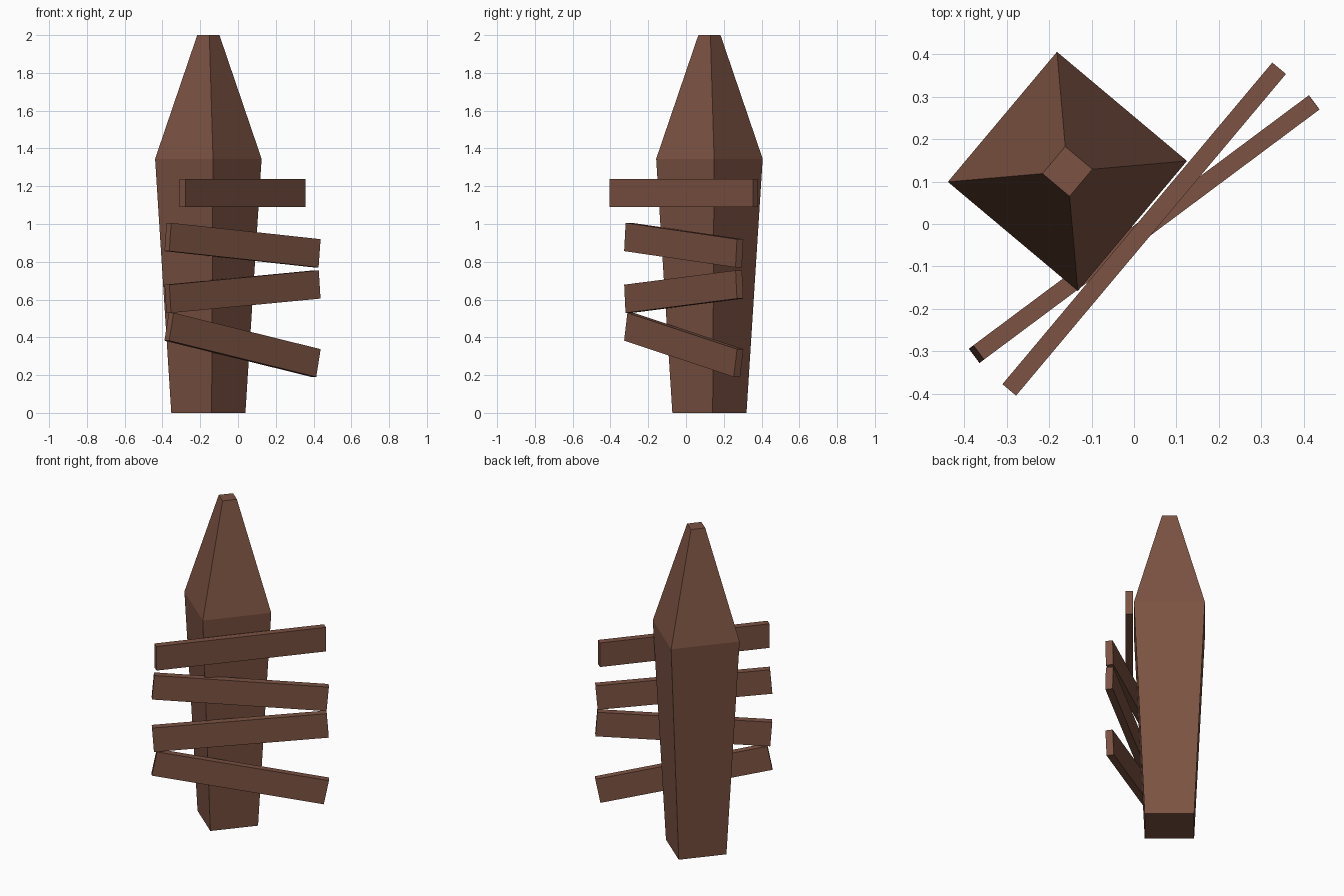
import bpy, bmesh
from math import radians, cos, sin
from mathutils import Matrix

if "Cube" in bpy.data.objects:
    bpy.data.objects.remove(bpy.data.objects["Cube"])

wood = bpy.data.materials.new("brown_wood")
wood.diffuse_color = (0.20, 0.085, 0.055, 1)
wood.use_nodes = True
wood.node_tree.nodes["Principled BSDF"].inputs["Base Color"].default_value = wood.diffuse_color


def add_object(name, bm):
    bmesh.ops.recalc_face_normals(bm, faces=bm.faces)
    mesh = bpy.data.meshes.new(name)
    bm.to_mesh(mesh)
    bm.free()
    mesh.materials.append(wood)
    obj = bpy.data.objects.new(name, mesh)
    bpy.context.collection.objects.link(obj)
    return obj


# Square post: flares upward, then tapers to a blunt tip (height, half diagonal)
bm = bmesh.new()
rings = []
for z, r in [(0, 0.197), (1.345, 0.283), (2.0, 0.059)]:
    rings.append([bm.verts.new((r * cos(radians(5 + 90 * i)),
                                r * sin(radians(5 + 90 * i)), z)) for i in range(4)])
for low, high in zip(rings, rings[1:]):
    for i in range(4):
        j = (i + 1) % 4
        bm.faces.new((low[i], low[j], high[j], high[i]))
bm.faces.new(rings[0][::-1])
bm.faces.new(rings[-1])
post = add_object("post", bm)
post.location = (-0.157, 0.124, 0)


# Crooked planks across the front of the post
def plank(name, z, yaw, tilt):
    bm = bmesh.new()
    bmesh.ops.create_cube(bm, size=1, matrix=Matrix.Diagonal((0.99, 0.042, 0.15, 1)))
    obj = add_object(name, bm)
    obj.matrix_world = (Matrix.Translation((0.024, -0.012, z))
                        @ Matrix.Rotation(radians(yaw), 4, 'Z')
                        @ Matrix.Rotation(radians(-tilt), 4, 'Y'))


plank("top_plank", 1.164, 50, 0)
plank("upper_plank", 0.888, 36.7, -5)
plank("middle_plank", 0.642, 36.7, 4.4)
plank("lower_plank", 0.36, 36.7, -11.2)
